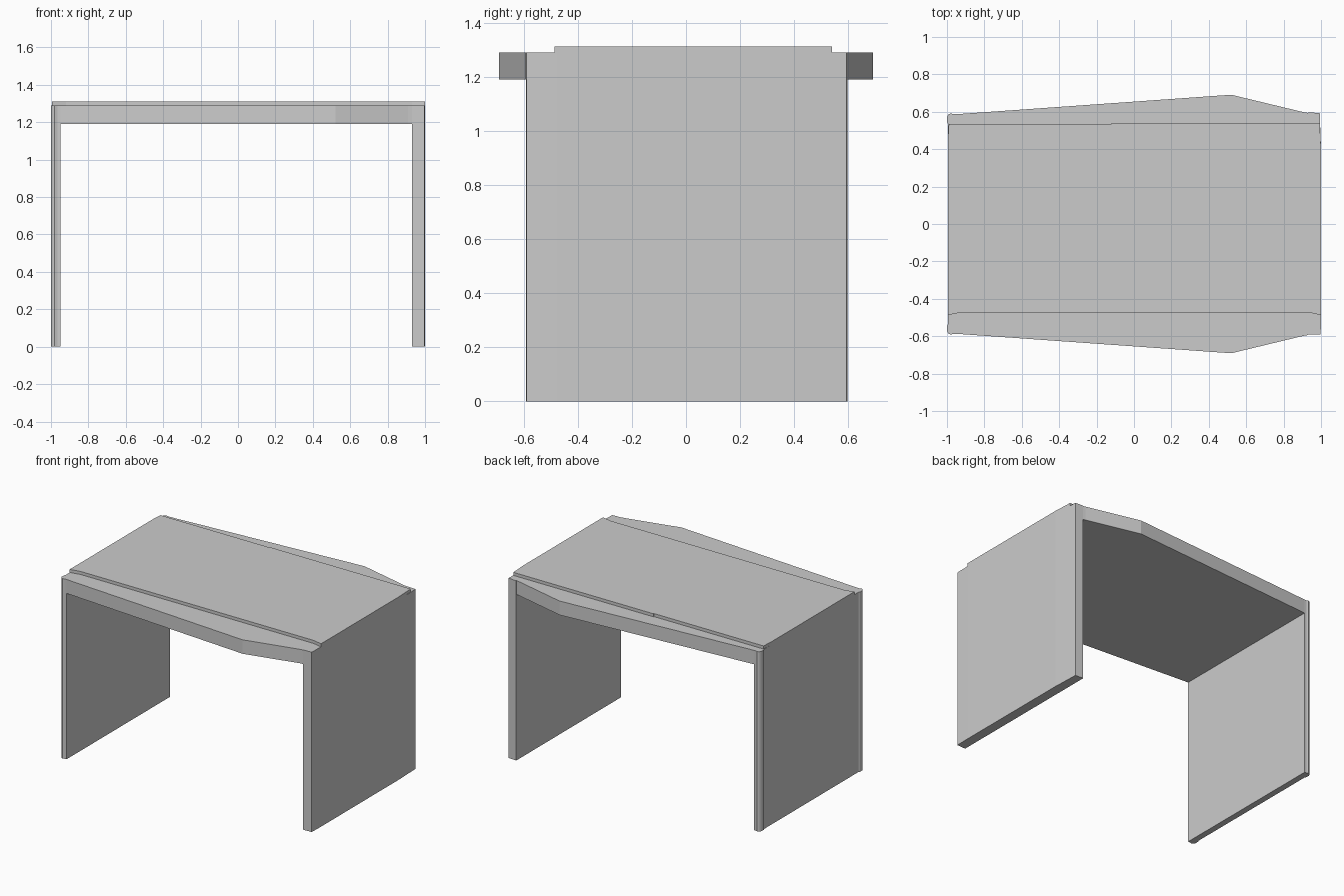
import bpy, bmesh

if "Cube" in bpy.data.objects:
    bpy.data.objects.remove(bpy.data.objects["Cube"])


def prism(name, outline, z0, z1):
    """Extrude a flat plan outline (x, y) from z0 up to z1."""
    bm = bmesh.new()
    base = bm.faces.new([bm.verts.new((x, y, z0)) for x, y in outline])
    up = bmesh.ops.extrude_face_region(bm, geom=[base])["geom"]
    verts = [g for g in up if isinstance(g, bmesh.types.BMVert)]
    bmesh.ops.translate(bm, vec=(0, 0, z1 - z0), verts=verts)
    bmesh.ops.recalc_face_normals(bm, faces=bm.faces)
    mesh = bpy.data.meshes.new(name)
    bm.to_mesh(mesh)
    bm.free()
    obj = bpy.data.objects.new(name, mesh)
    bpy.context.collection.objects.link(obj)
    return obj


def mirrored(half):
    """Complete an outline by reflecting its front half across y = 0."""
    return half + [(x, -y) for x, y in reversed(half)]


LEG_TOP, DECK_BOTTOM, SLAB_TOP = 1.29, 1.19, 1.312

# Left side panel with a rounded bead down its outer corners
prism("left_side_panel", mirrored([
    (-0.994, -0.535), (-1.0, -0.545), (-1.0, -0.572), (-0.993, -0.585),
    (-0.98, -0.592), (-0.965, -0.587), (-0.95, -0.587)]), 0, LEG_TOP)

# Thicker right side panel, slightly set in toward the back
prism("right_side_panel", [
    (0.93, -0.592), (0.998, -0.59), (1.0, -0.48), (1.0, 0.40),
    (0.993, 0.593), (0.93, 0.597)], 0, LEG_TOP)

# Desk top, bulging on both long sides
prism("desk_top", mirrored([
    (-0.95, -0.587), (0.52, -0.691), (0.91, -0.597), (0.93, -0.594)]),
    DECK_BOTTOM, LEG_TOP)

# Thin raised slab on the desk top
prism("raised_slab", [
    (-0.995, -0.487), (-0.92, -0.472), (0.93, -0.472), (1.0, -0.487),
    (1.0, 0.40), (0.993, 0.54), (-0.12, 0.54), (-0.12, 0.535),
    (-0.99, 0.535), (-0.995, 0.45)], LEG_TOP, SLAB_TOP)
